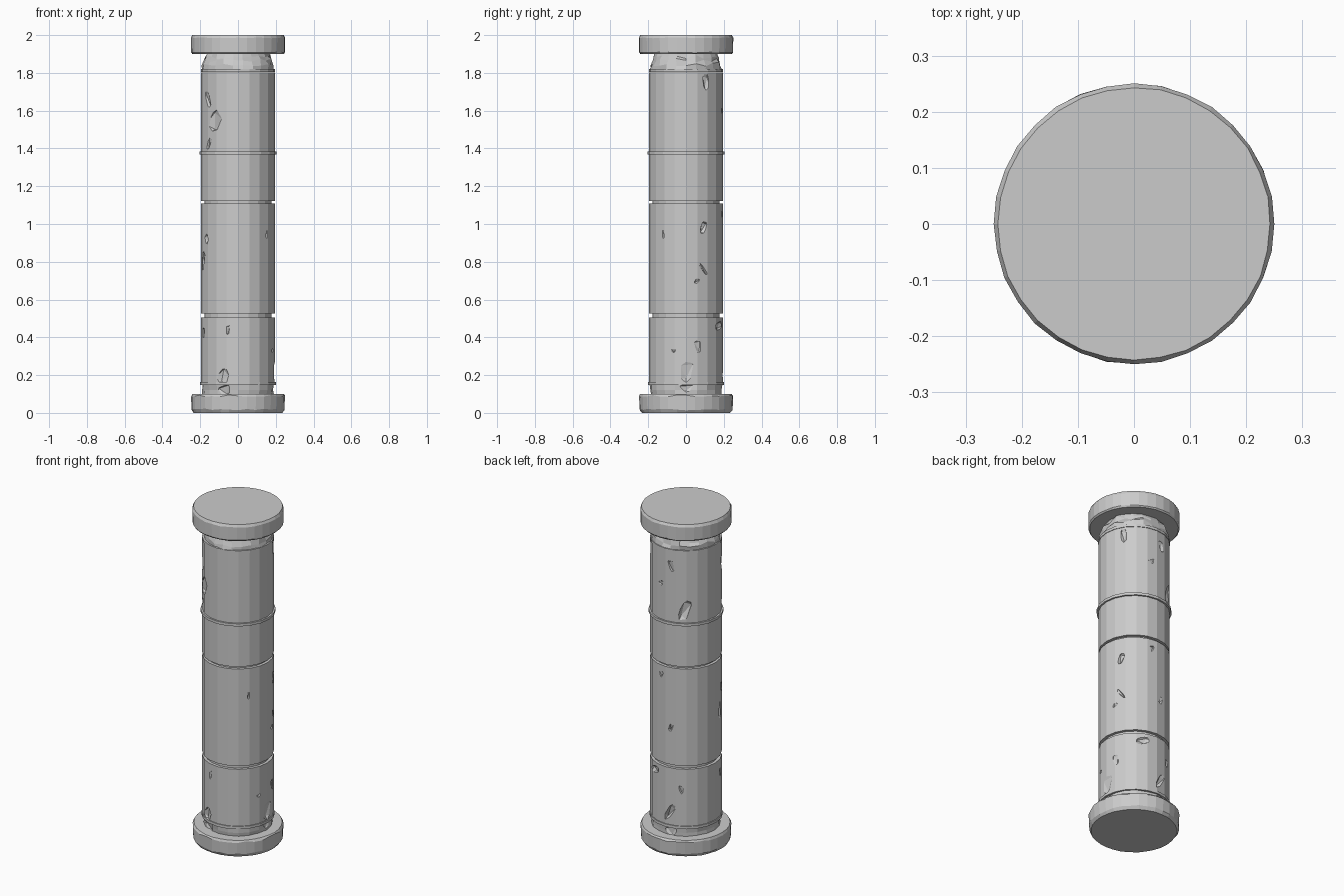
import bpy, bmesh, random
from math import cos, sin, pi, radians
from mathutils import Matrix, Vector

random.seed(7)
cube = bpy.data.objects.get("Cube")
if cube:
    bpy.data.objects.remove(cube)

stone = bpy.data.materials.new("grey stone")
stone.use_nodes = True
GREY = (0.6, 0.6, 0.6, 1)
stone.diffuse_color = GREY
stone.node_tree.nodes["Principled BSDF"].inputs["Base Color"].default_value = GREY


def make_object(name, bm):
    bmesh.ops.recalc_face_normals(bm, faces=bm.faces)
    mesh = bpy.data.meshes.new(name)
    bm.to_mesh(mesh)
    bm.free()
    mesh.materials.append(stone)
    ob = bpy.data.objects.new(name, mesh)
    bpy.context.collection.objects.link(ob)
    return ob


def lathe(name, profile, sides, jitter_r=0.0, jitter_z=0.0):
    """Capped turned solid from (radius, height) pairs; inner rows may be roughened."""
    bm = bmesh.new()
    rows = []
    for k, (r, z) in enumerate(profile):
        inner = 0 < k < len(profile) - 1
        row = []
        for i in range(sides):
            a = 2 * pi * i / sides
            rr = r + random.uniform(-jitter_r, jitter_r)
            zz = z + (random.uniform(-jitter_z, jitter_z) if inner else 0)
            row.append(bm.verts.new((rr * cos(a), rr * sin(a), zz)))
        rows.append(row)
    for low, high in zip(rows, rows[1:]):
        for i in range(sides):
            j = (i + 1) % sides
            bm.faces.new((low[i], low[j], high[j], high[i]))
    bm.faces.new(rows[0][::-1])
    bm.faces.new(rows[-1])
    return make_object(name, bm)


def carve(ob, chips):
    """Knock angular chips out: (angle, height, width, length, tilt, depth)."""
    bm = bmesh.new()
    for angle, z, width, length, tilt, depth in chips:
        place = (Matrix.Rotation(radians(angle), 4, 'Z')
                 @ Matrix.Translation((0.195 + 0.03 - depth, 0, z))
                 @ Matrix.Rotation(radians(tilt), 4, 'X')
                 @ Matrix.Diagonal((0.03, width, length, 1)))
        new = bmesh.ops.create_icosphere(bm, subdivisions=1, radius=1)["verts"]
        for v in new:
            v.co = place @ (v.co * random.uniform(0.8, 1.2))
    cutter = make_object("chip_cutter", bm)
    cutter.hide_render = True
    mod = ob.modifiers.new("chips", 'BOOLEAN')
    mod.operation, mod.solver, mod.object = 'DIFFERENCE', 'EXACT', cutter
    bpy.context.view_layer.update()
    deps = bpy.context.evaluated_depsgraph_get()
    mesh = bpy.data.meshes.new_from_object(ob.evaluated_get(deps))
    ob.modifiers.clear()
    ob.data = mesh
    bpy.data.objects.remove(cutter)


# Round end slabs with worn edges
lathe("base_slab", [(0.235, 0), (0.246, 0.018), (0.249, 0.09), (0.242, 0.1)], 32, 0.002, 0.005)
lathe("top_slab", [(0.242, 1.9), (0.249, 1.908), (0.25, 1.985), (0.243, 2)], 32, 0.001, 0.002)

# Shaft drums separated by narrow grooves
SHAFT = 0.195
foot = lathe("shaft_foot", [(0.188, 0.095), (0.19, 0.12), (0.19, 0.15)], 20, 0.004)
lower = lathe("lower_drum", [(SHAFT, 0.15), (SHAFT, 0.505)], 20)
middle = lathe("middle_drum", [(SHAFT, 0.525), (SHAFT, 1.108)], 20)
upper = lathe("upper_drum", [(SHAFT, 1.122), (SHAFT, 1.375)], 20)
head = lathe("head_drum", [(SHAFT, 1.375), (SHAFT, 1.803)], 20)
for name, z in (("lower_joint", 0.515), ("upper_joint", 1.115)):
    lathe(name, [(0.178, z - 0.02), (0.178, z + 0.02)], 20)

# Thin raised bands
for name, r, z in (("foot_band", 0.2, 0.155), ("upper_band", 0.205, 1.377),
                   ("head_band", 0.197, 1.812)):
    lathe(name, [(r, z - 0.008), (r, z + 0.008)], 20)

# Broken collar under the top slab
lathe("broken_neck", [(0.19, 1.815), (0.188, 1.845), (0.18, 1.865), (0.172, 1.885),
                      (0.165, 1.905)], 22, 0.007, 0.012)

# Chips and gouges
carve(foot, [(248, 0.12, 0.05, 0.04, 20, 0.02), (0, 0.13, 0.06, 0.03, 0, 0.02),
             (100, 0.12, 0.05, 0.04, 10, 0.02)])
carve(lower, [(246, 0.19, 0.04, 0.06, -35, 0.02), (254, 0.44, 0.015, 0.04, 0, 0.012),
              (0, 0.22, 0.065, 0.08, 0, 0.015), (20, 0.35, 0.03, 0.06, 15, 0.016),
              (340, 0.33, 0.02, 0.015, 0, 0.01), (65, 0.46, 0.05, 0.03, 20, 0.02),
              (98, 0.24, 0.03, 0.08, -30, 0.02), (118, 0.38, 0.025, 0.04, 0, 0.014),
              (200, 0.42, 0.02, 0.05, 0, 0.012)])
carve(middle, [(210, 0.92, 0.025, 0.04, 20, 0.015), (198, 0.8, 0.02, 0.08, -15, 0.013),
               (322, 0.95, 0.012, 0.04, 0, 0.012), (17, 0.7, 0.02, 0.025, -40, 0.012),
               (28, 0.98, 0.02, 0.05, -20, 0.016), (100, 0.75, 0.02, 0.04, -20, 0.014),
               (80, 1.05, 0.02, 0.03, 0, 0.014), (28, 0.76, 0.014, 0.06, 40, 0.014)])
carve(head, [(232, 1.54, 0.055, 0.08, -25, 0.018), (215, 1.66, 0.03, 0.08, 20, 0.016),
             (218, 1.43, 0.02, 0.06, -30, 0.015), (33, 1.75, 0.025, 0.06, 0, 0.018),
             (122, 1.46, 0.035, 0.09, -25, 0.02), (80, 1.6, 0.035, 0.025, 25, 0.014),
             (100, 1.72, 0.025, 0.06, 10, 0.015)])
